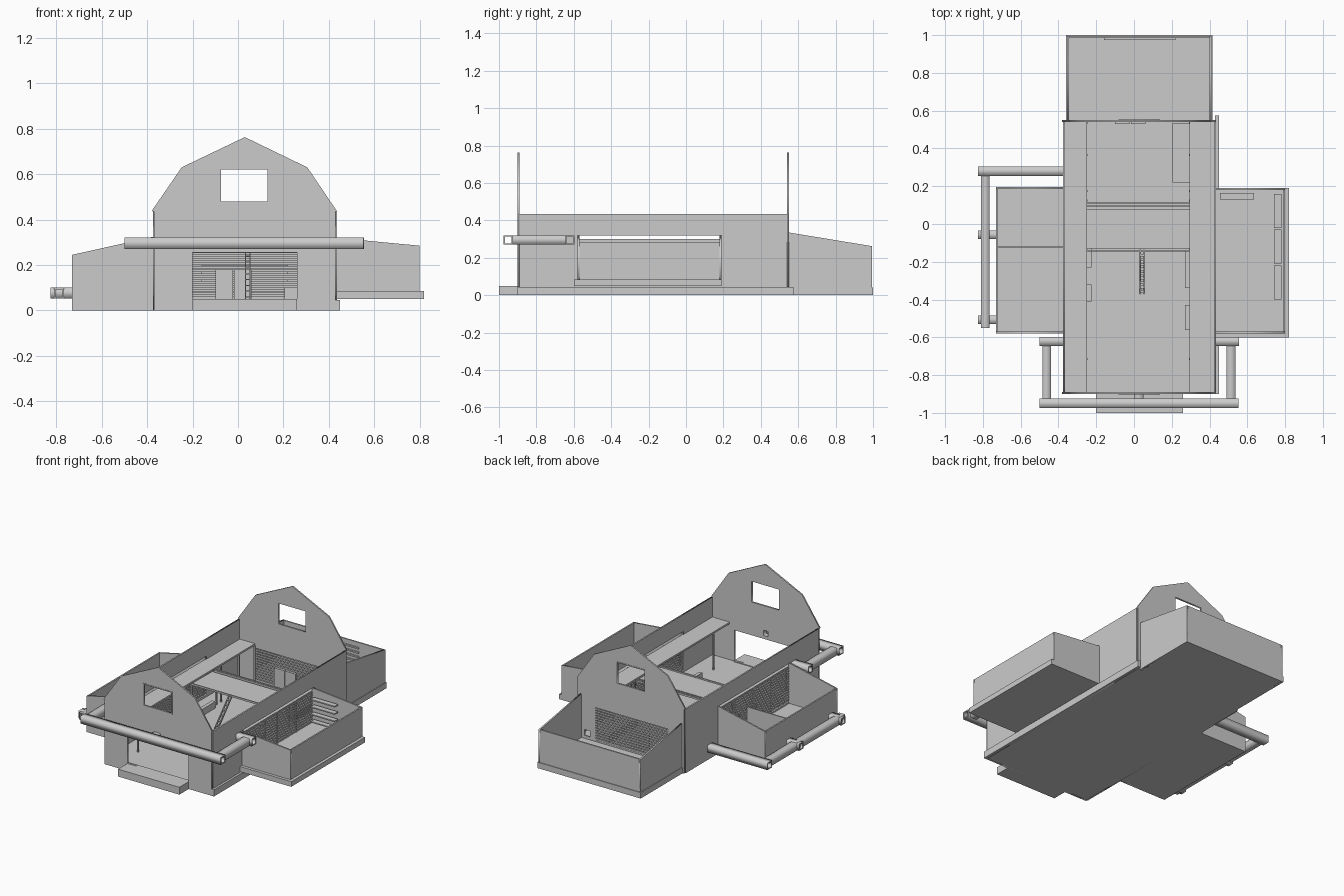
import bpy, bmesh
from mathutils import Matrix

if "Cube" in bpy.data.objects:
    bpy.data.objects.remove(bpy.data.objects["Cube"])

# axis along which a flat profile is thickened -> basis for its (u, v, w)
BASIS = {
    'x': Matrix(((0, 0, 1, 0), (1, 0, 0, 0), (0, 1, 0, 0), (0, 0, 0, 1))),   # u=y, v=z
    'y': Matrix(((1, 0, 0, 0), (0, 0, -1, 0), (0, 1, 0, 0), (0, 0, 0, 1))),  # u=x, v=z
}


def rect(u0, u1, v0, v1):
    return [(u0, v0), (u1, v0), (u1, v1), (u0, v1)]


def panel(name, axis, a, b, outline, holes=()):
    """Profile with holes, extruded from a to b along the axis."""
    cu = bpy.data.curves.new(name, 'CURVE')
    cu.dimensions, cu.fill_mode, cu.extrude = '2D', 'BOTH', abs(b - a) / 2
    for loop in [outline, *holes]:
        s = cu.splines.new('POLY')
        s.points.add(len(loop) - 1)
        for p, (u, v) in zip(s.points, loop):
            p.co = (u, v, 0, 1)
        s.use_cyclic_u = True
    tmp = bpy.data.objects.new(name, cu)
    bpy.context.collection.objects.link(tmp)
    dg = bpy.context.evaluated_depsgraph_get()
    me = bpy.data.meshes.new_from_object(tmp.evaluated_get(dg))
    bpy.data.objects.remove(tmp)
    mid = (a + b) / 2
    shift = (mid, 0, 0) if axis == 'x' else (0, mid, 0)
    me.transform(Matrix.Translation(shift) @ BASIS[axis])
    me.name = name
    ob = bpy.data.objects.new(name, me)
    bpy.context.collection.objects.link(ob)
    return ob


def boxes(name, items):
    """One object made of several boxes (x0, x1, y0, y1, z0, z1)."""
    bm = bmesh.new()
    for x0, x1, y0, y1, z0, z1 in items:
        m = Matrix.Translation(((x0 + x1) / 2, (y0 + y1) / 2, (z0 + z1) / 2))
        m = m @ Matrix.Diagonal((x1 - x0, y1 - y0, z1 - z0, 1))
        bmesh.ops.create_cube(bm, size=1, matrix=m)
    me = bpy.data.meshes.new(name)
    bm.to_mesh(me)
    bm.free()
    ob = bpy.data.objects.new(name, me)
    bpy.context.collection.objects.link(ob)
    return ob


def tube(name, axis, a, b, u0, u1, v0, v1, t=0.007):
    return panel(name, axis, a, b, rect(u0, u1, v0, v1),
                 [rect(u0 + t, u1 - t, v0 + t, v1 - t)])


def steps(z0, z1, n):
    return [z0 + (z1 - z0) * i / n for i in range(n)]


T = 0.01

# floors and plinths
boxes("main_floor", [(-0.37, 0.43, -0.89, 0.55, 0, 0.045)])
boxes("main_plinth", [(0.43, 0.45, -0.90, 0.575, 0, 0.045)])
boxes("porch_step", [(-0.20, 0.26, -1.0, -0.88, 0, 0.05)])
boxes("rear_floor", [(-0.36, 0.415, 0.55, 1.0, 0, 0.04)])
boxes("left_floor", [(-0.73, -0.37, -0.58, 0.195, 0, 0.05)])
boxes("right_floor", [(0.43, 0.82, -0.60, 0.19, 0.05, 0.085)])

# gambrel end walls
gable = [(-0.37, 0), (0.43, 0), (0.43, 0.435), (0.435, 0.438), (0.305, 0.63),
         (0.03, 0.763), (-0.248, 0.63), (-0.38, 0.438), (-0.37, 0.435)]
window = rect(-0.075, 0.13, 0.48, 0.62)
panel("front_wall", 'y', -0.90, -0.89, gable,
      [window, rect(-0.20, 0.26, 0.05, 0.255), rect(0.007, 0.043, 0.277, 0.313)])
panel("rear_wall", 'y', 0.54, 0.55, gable,
      [window, rect(-0.25, 0.295, 0.05, 0.27), rect(0.335, 0.375, 0.06, 0.10)])

# window and door trims
for y, nm in ((-0.90, "front"), (0.55, "rear")):
    panel(nm + "_window_trim", 'y', y - 0.002, y + 0.002,
          rect(-0.082, 0.137, 0.473, 0.627), [window])

# long side walls with wide openings into the wings
side = rect(-0.89, 0.54, 0, 0.435)
opening = [rect(-0.58, 0.185, 0.06, 0.32)]
panel("left_side_wall", 'x', -0.375, -0.365, side, opening)
panel("right_side_wall", 'x', 0.425, 0.435, side, opening)

# rear wing
rear_side = [(0.55, 0), (0.995, 0), (0.995, 0.262), (0.55, 0.335)]
panel("rear_wing_left_wall", 'x', -0.355, -0.355 + T, rear_side)
panel("rear_wing_right_wall", 'x', 0.40, 0.41, rear_side)
boxes("rear_wing_end_wall", [(-0.355, 0.41, 0.985, 0.995, 0.0, 0.262)])

# left wing
left_end = [(-0.73, 0), (-0.37, 0), (-0.37, 0.325), (-0.73, 0.245)]
panel("left_wing_front_wall", 'y', -0.58, -0.57, left_end)
panel("left_wing_rear_wall", 'y', 0.185, 0.195, left_end)
boxes("left_wing_outer_wall", [(-0.73, -0.72, -0.575, 0.19, 0, 0.245)])
boxes("left_wing_partition", [(-0.725, -0.375, -0.125, -0.117, 0.05, 0.20)])

# right wing
right_end = [(0.43, 0.06), (0.80, 0.06), (0.80, 0.285), (0.43, 0.32)]
panel("right_wing_front_wall", 'y', -0.58, -0.57, right_end)
panel("right_wing_rear_wall", 'y', 0.18, 0.19, right_end)
boxes("right_wing_outer_wall", [(0.79, 0.80, -0.575, 0.185, 0.06, 0.285)])

# hollow square rail around the front
zr = (0.27, 0.32)
tube("front_rail", 'x', -0.50, 0.553, -0.975, -0.925, *zr)
tube("front_rail_link", 'y', -0.925, -0.89, 0.0, 0.05, *zr)
for nm, x0, x1, e0, e1 in (("left", -0.485, -0.44, -0.50, -0.375),
                           ("right", 0.49, 0.538, 0.435, 0.555)):
    tube(nm + "_front_rail", 'y', -0.925, -0.645, x0, x1, *zr)
    tube(nm + "_front_rail_end", 'x', e0, e1, -0.645, -0.597, *zr)

# low hollow rail along the left wing
zl = (0.052, 0.10)
tube("low_left_rail", 'y', -0.55, 0.255, -0.81, -0.765, *zl)
tube("low_left_rail_end", 'x', -0.825, -0.375, 0.255, 0.305, *zl)
for i, y in enumerate((-0.08, -0.53)):
    tube(f"low_left_rail_bracket_{i}", 'x', -0.825, -0.73, y, y + 0.045, *zl)

# slatted shutters in the wing openings and the rear doorway
sl = steps(0.07, 0.30, 13)
for nm, x in (("left", -0.373), ("right", 0.427)):
    boxes(nm + "_slats", [(x, x + 0.006, -0.58, 0.185, z, z + 0.010) for z in sl] +
          [(x, x + 0.008, y, y + 0.01, 0.06, 0.30) for y in (-0.39, -0.2, 0.0)])
boxes("rear_slats", [(-0.25, 0.295, 0.541, 0.548, z, z + 0.011)
                     for z in steps(0.05, 0.27, 13)])
boxes("rear_doors", [(-0.10, -0.023, 0.53, 0.54, 0.045, 0.18),
                     (-0.017, 0.06, 0.53, 0.54, 0.045, 0.18)])

# lofts, bridge and its posts
boxes("side_lofts", [(-0.37, -0.25, -0.89, 0.54, 0.288, 0.30),
                     (0.295, 0.43, -0.89, 0.54, 0.288, 0.30)])
boxes("loft_bridge", [(-0.25, 0.295, -0.13, 0.08, 0.275, 0.287)])
boxes("bridge_beams", [(-0.25, 0.295, y, y + 0.008, 0.28, 0.292)
                       for y in (-0.145, 0.092, 0.108)])
boxes("loft_posts", [(x, x + 0.01, y, y + 0.01, 0.045, 0.288)
                     for x in (-0.255, 0.29) for y in (-0.72, -0.14, 0.12, 0.17, 0.36, 0.53)])

# sloping loft ladder: two rails with rungs
for x in (0.03, 0.05):
    panel("ladder_rail", 'x', x, x + 0.006,
          [(-0.37, 0.045), (-0.355, 0.045), (-0.135, 0.285), (-0.15, 0.285)])
boxes("ladder_rungs", [(0.034, 0.052, -0.365 + 0.024 * i, -0.35 + 0.024 * i,
                        0.055 + 0.026 * i, 0.061 + 0.026 * i) for i in range(9)])

# benches and shelves
boxes("bench", [(0.205, 0.293, 0.22, 0.535, 0.045, 0.10)])
boxes("wall_boxes", [(-0.25, -0.225, -0.41, -0.32, 0.045, 0.09),
                     (-0.25, -0.225, -0.23, 0.08, 0.045, 0.09),
                     (0.27, 0.293, -0.56, -0.43, 0.045, 0.09),
                     (0.27, 0.293, -0.34, -0.14, 0.045, 0.09)])
boxes("wing_crates", [(0.74, 0.78, y, y + 0.18, 0.085, 0.12) for y in (-0.40, -0.21, -0.02)])
boxes("wing_shelves", [(0.455, 0.635, 0.13, 0.165, z, z + 0.008)
                       for z in (0.11, 0.16, 0.21, 0.26)])
boxes("rear_wing_shelves", [(-0.16, 0.22, 0.975, 0.985, z, z + 0.01)
                            for z in steps(0.07, 0.25, 6)])
